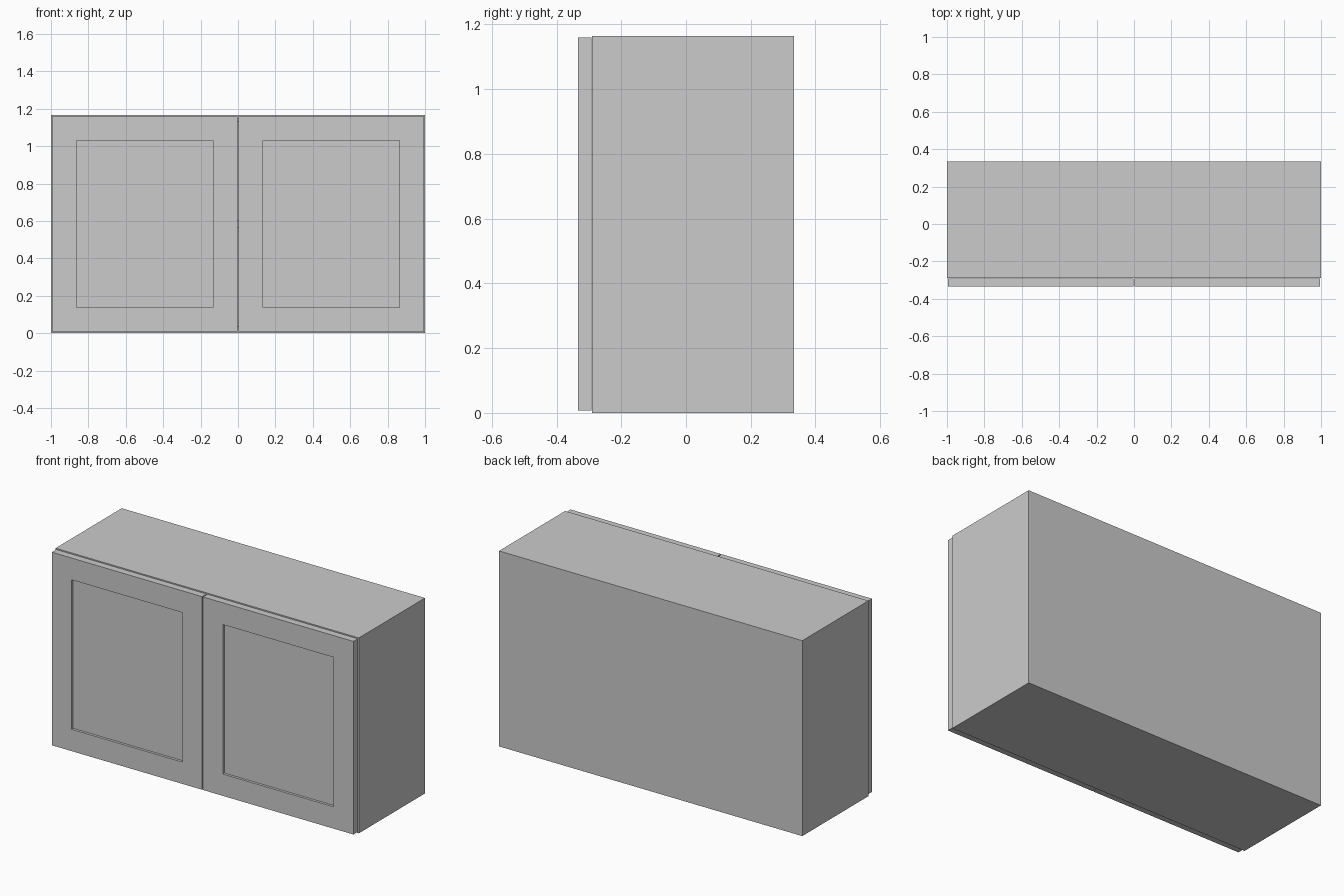
import bpy
import bmesh
from mathutils import Vector

if "Cube" in bpy.data.objects:
    bpy.data.objects.remove(bpy.data.objects["Cube"])

T = 0.037            # board thickness
HEIGHT = 1.165
FRONT, BACK = -0.29, 0.333


def box(name, lo, hi, border=0.0, depth=0.0):
    """Box between two corners; optionally sink its front face inside a border."""
    lo, hi = Vector(lo), Vector(hi)
    bm = bmesh.new()
    bmesh.ops.create_cube(bm, size=1.0)
    for v in bm.verts:
        v.co = Vector((v.co[i] * (hi[i] - lo[i]) + (lo[i] + hi[i]) / 2 for i in range(3)))
    bm.normal_update()
    if depth:
        front = min(bm.faces, key=lambda f: f.calc_center_median().y)
        bmesh.ops.inset_region(bm, faces=[front], thickness=border, use_even_offset=True)
        sunk = bmesh.ops.extrude_discrete_faces(bm, faces=[front])["faces"][0]
        bmesh.ops.translate(bm, verts=sunk.verts, vec=(0, depth, 0))
    bmesh.ops.recalc_face_normals(bm, faces=bm.faces)
    mesh = bpy.data.meshes.new(name)
    bm.to_mesh(mesh)
    bm.free()
    obj = bpy.data.objects.new(name, mesh)
    bpy.context.collection.objects.link(obj)
    return obj


# Open-fronted body: top, bottom and back between the side panels
inner = 1 - T
box("cabinet_body", (-inner, FRONT, 0), (inner, BACK, HEIGHT),
    border=T, depth=BACK - FRONT - 0.02)

# Shelf inside the body
box("shelf", (-inner, FRONT + 0.02, 0.565), (inner, BACK - 0.02, 0.565 + T))

# Side panels and framed doors, one of each per side
for side, label in ((-1, "left"), (1, "right")):
    xs = sorted((side * inner, side))
    box(label + "_side_panel", (xs[0], FRONT, 0), (xs[1], BACK, HEIGHT))
    xs = sorted((side * 0.003, side * 0.994))
    box(label + "_door", (xs[0], -0.333, 0.008), (xs[1], FRONT - 0.002, 1.159),
        border=0.13, depth=0.015)
